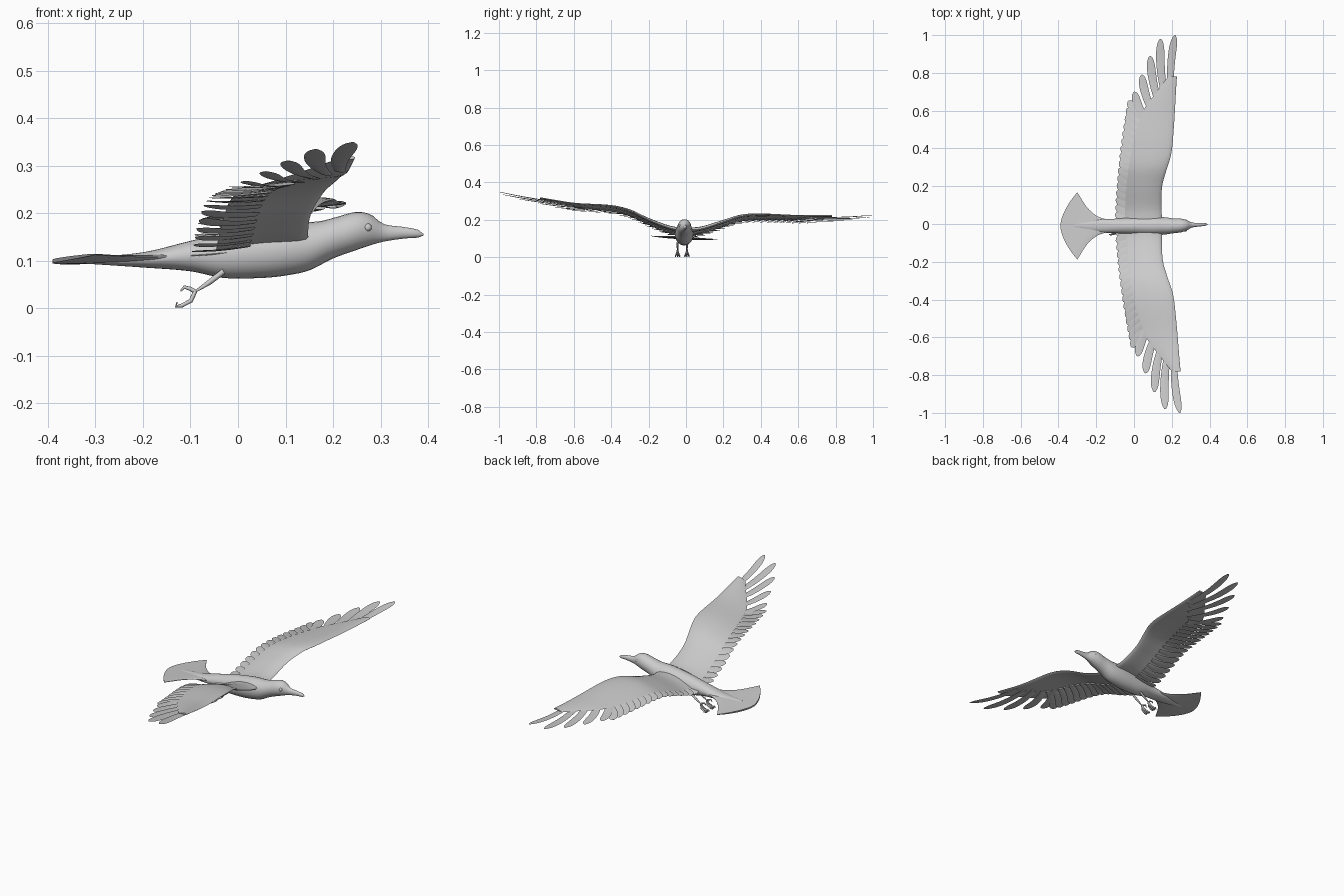
import bpy, math
from mathutils import Vector

if "Cube" in bpy.data.objects:
    bpy.data.objects.remove(bpy.data.objects["Cube"])

grey = bpy.data.materials.new("plain grey")
grey.use_nodes = True
grey.diffuse_color = (0.6, 0.6, 0.6, 1)
grey.node_tree.nodes["Principled BSDF"].inputs["Base Color"].default_value = (0.6, 0.6, 0.6, 1)

MID = -0.01  # sideways centre of the body


def sample(keys, x):
    """Smooth value at x from sorted (x, value) pairs."""
    x = min(max(x, keys[0][0]), keys[-1][0])
    slope = lambda i: ((keys[min(i + 1, len(keys) - 1)][1] - keys[max(i - 1, 0)][1])
                       / (keys[min(i + 1, len(keys) - 1)][0] - keys[max(i - 1, 0)][0]))
    for i in range(len(keys) - 1):
        (a, va), (b, vb) = keys[i], keys[i + 1]
        if x <= b:
            h, t = b - a, (x - a) / (b - a)
            return (va * (1 + 2 * t) * (1 - t) ** 2 + vb * t * t * (3 - 2 * t)
                    + h * slope(i) * t * (1 - t) ** 2 + h * slope(i + 1) * t * t * (t - 1))


def finish(obj, angle=50):
    obj.data.materials.clear()
    obj.data.materials.append(grey)
    bpy.ops.object.select_all(action="DESELECT")
    obj.select_set(True)
    bpy.context.view_layer.objects.active = obj
    bpy.ops.object.shade_smooth_by_angle(angle=math.radians(angle))
    return obj


def loft(name, shells):
    """Each shell is a list of closed rings, bridged in order and capped."""
    import bmesh
    bm = bmesh.new()
    for rings in shells:
        rows = [[bm.verts.new(p) for p in ring] for ring in rings]
        n = len(rows[0])
        for a, b in zip(rows, rows[1:]):
            for i in range(n):
                bm.faces.new((a[i], a[(i + 1) % n], b[(i + 1) % n], b[i]))
        bm.faces.new(rows[0][::-1])
        bm.faces.new(rows[-1])
    bmesh.ops.recalc_face_normals(bm, faces=bm.faces)
    mesh = bpy.data.meshes.new(name)
    bm.to_mesh(mesh)
    bm.free()
    obj = bpy.data.objects.new(name, mesh)
    bpy.context.collection.objects.link(obj)
    return finish(obj)


def circle(n):
    return [(math.cos(2 * math.pi * i / n), math.sin(2 * math.pi * i / n)) for i in range(n)]


# Body, head and beak in one loft
top = [(-.32, .107), (-.2, .118), (-.1, .142), (0, .165), (.1, .18), (.17, .183), (.21, .193),
       (.25, .203), (.28, .197), (.305, .178), (.35, .171), (.38, .165), (.39, .157)]
low = [(-.32, .094), (-.2, .086), (-.1, .078), (-.03, .064), (.05, .064), (.1, .069), (.15, .08),
       (.2, .105), (.25, .123), (.3, .139), (.35, .147), (.38, .149), (.39, .153)]
wide = [(-.32, .01), (-.2, .033), (-.1, .038), (0, .046), (.1, .05), (.16, .046), (.21, .039),
        (.25, .036), (.28, .027), (.305, .014), (.35, .009), (.38, .007), (.39, .002)]
body = []
for i in range(61):
    x = -.32 + .71 * i / 60
    a, b, w = sample(top, x), sample(low, x), sample(wide, x)
    shift = MID + .008 * max(0, (x - .2) / .19)
    body.append([(x, shift + w * c, (a + b) / 2 + (a - b) / 2 * s) for c, s in circle(24)])
loft("body", [body])

# Tail fan: a thin plate that widens to a rounded end
tail_width = [(0, .03), (.25, .036), (.5, .055), (.75, .1), (1, .178)]
tail = []
for i in range(17):
    s = i / 16
    w, ring = sample(tail_width, s), []
    for side in (1, -1):
        for j in range(17):
            t = side * (1 - j / 8)
            x = -.1 - .2 * s - .09 * s ** 2 * (1 - abs(t) ** 1.7)
            z = .108 - .009 * s - .05 * w * t + .006 * s * t * t
            thick = (.009 - .006 * s) * math.sqrt(max(0, 1 - t * t)) + .001
            ring.append((x, MID + w * t, z + side * thick))
    tail.append(ring)
loft("tail_fan", [tail])

# Wing planform by distance from the body
lead = [(0, .15), (.1, .145), (.2, .149), (.28, .17), (.37, .197), (.5, .21), (.7, .222), (.9, .232), (1, .222)]
trail = [(0, -.05), (.2, -.04), (.4, -.01), (.6, .05), (.7, .12), (.78, .18)]
lift = {"left": [(0, .145), (.08, .152), (.2, .19), (.3, .221), (.4, .228), (.6, .222), (.8, .222), (1, .23)],
        "right": [(0, .145), (.08, .155), (.2, .20), (.3, .248), (.4, .273), (.6, .288), (.8, .32), (1, .354)]}
# Long outer feathers: root x, root y, tip x, tip y
fingers = [(.197, .66, .217, 1.0), (.17, .64, .14, .98), (.145, .6, .085, .89),
           (.115, .56, .04, .79), (.085, .52, 0, .7)]
blade = [(0, .6), (.3, .85), (.6, 1), (.8, 1), (.9, .82), (.96, .55), (1, .15)]

for name, sign in (("left", 1), ("right", -1)):
    def place(x, y, up=0):
        """Point on the wing surface, which slopes down toward the rear."""
        z = sample(lift[name], y) - .14 * (sample(lead, y) - x) + up
        return (x + (.025 * y if sign < 0 else 0), sign * y, z)

    # Wing blade with a thick front edge
    rings = []
    for i in range(40):
        y = .78 * i / 39
        a, b = sample(lead, y), sample(trail, y)
        thick = .017 - .015 * y
        ring = []
        for c, s in circle(20):
            u = (1 - c) / 2
            ring.append(place(a + (b - a) * u, y, thick * s * (1 - .75 * u) + .012 * math.sin(math.pi * u) * (1 - y)))
        rings.append(ring)
    loft(name + "_wing", [rings])

    # Flight feathers: short inner row, then the spread fingers
    quills = [(*f, .022 if k else .02) for k, f in enumerate(fingers)]
    for k in range(16):
        t = k / 15
        y = .05 + .6 * t
        root_y = y - .01 - .1 * t
        quills.append((sample(trail, root_y) + .07, root_y, -.1 + .068 * t ** 1.5, y, .024))
    shells = []
    for rx, ry, tx, ty, half in quills:
        root, tip = Vector((rx, ry)), Vector((tx, ty))
        along = (tip - root).normalized()
        across = Vector((-along.y, along.x))
        rings = []
        for i in range(15):
            t = 1 - (1 - i / 14) ** 1.6
            w = half * sample(blade, t)
            mid = root.lerp(tip, t) + across * .012 * math.sin(math.pi * t)
            rings.append([place(*(mid + across * w * c), .0025 * s * (1.2 - t) + .22 * w * c - .004)
                          for c, s in circle(8)])
        shells.append(rings)
    loft(name + "_flight_feathers", shells)

    # Eye
    bpy.ops.mesh.primitive_uv_sphere_add(segments=16, ring_count=10, radius=.0085,
                                         location=(.273, MID + .002 + sign * .024, .17))
    bpy.context.object.name = name + "_eye"
    finish(bpy.context.object)

    # Leg and curled toes as tapered tubes
    hip = -.02 + sign * .025
    paths = [([(-.03, 0, .078), (-.06, 0, .055), (-.092, 0, .034)], .006),
             ([(-.09, 0, .035), (-.1, 0, .041), (-.113, 0, .045), (-.121, 0, .036)], .0045)]
    for spread in (-.011, 0, .011):
        paths.append(([(-.09, 0, .036), (-.099, spread * .6, .016), (-.118, spread, .006),
                       (-.131, spread, .004), (-.128, spread, .013)], .0045))
    shells = []
    for pts, r in paths:
        pts = [Vector(p) for p in pts]
        rings = []
        for i, p in enumerate(pts):
            d = (pts[min(i + 1, len(pts) - 1)] - pts[max(i - 1, 0)]).normalized()
            side = Vector((0, 1, 0))
            up = d.cross(side).normalized()
            rad = r * (1 - .65 * (i / (len(pts) - 1)) ** 3)
            rings.append([Vector((0, hip, 0)) + p + rad * (side * c + up * s) for c, s in circle(8)])
        shells.append(rings)
    loft(name + "_leg_and_toes", shells)
